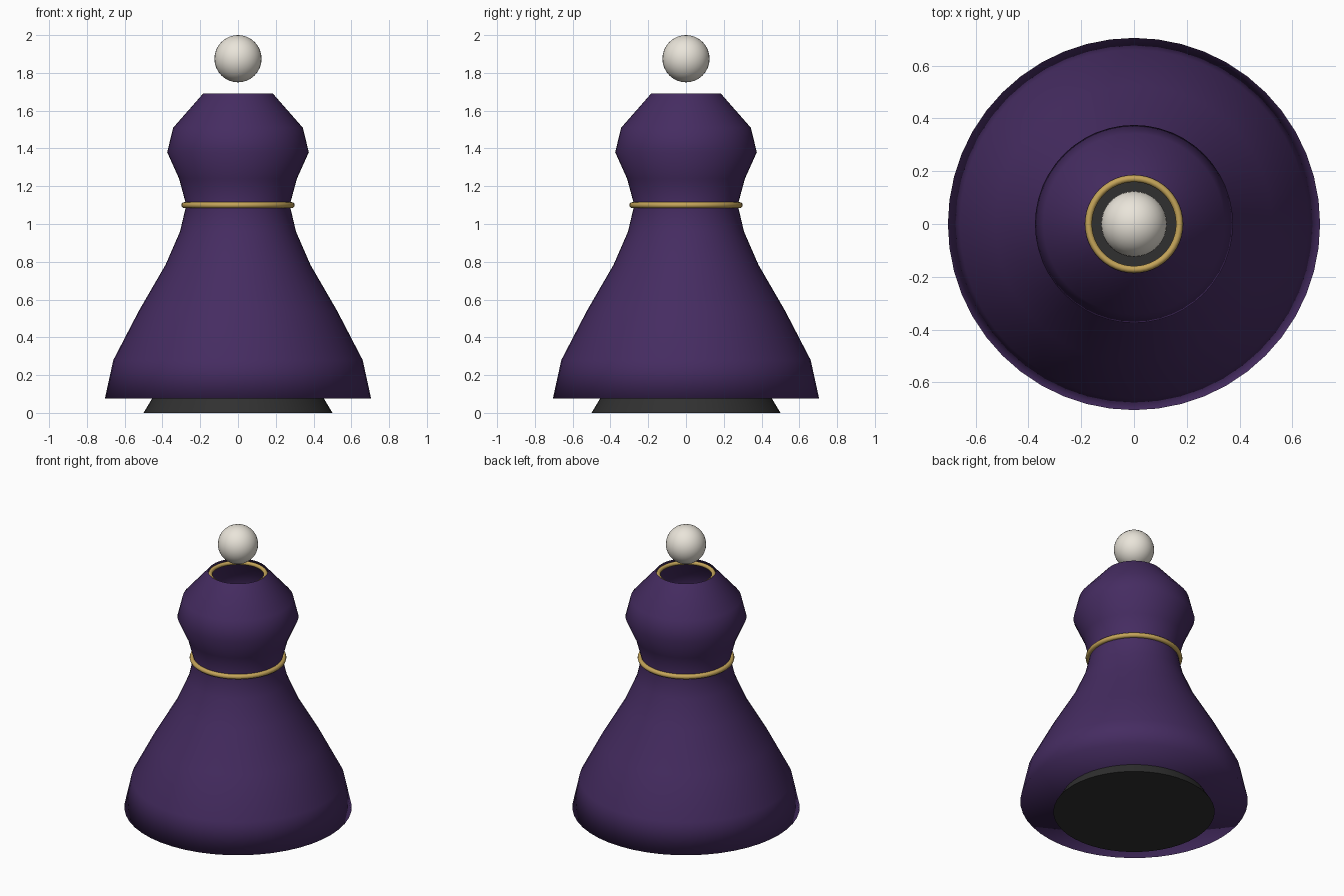
import bpy, bmesh, math

if "Cube" in bpy.data.objects:
    bpy.data.objects.remove(bpy.data.objects["Cube"])


def material(name, rgb):
    m = bpy.data.materials.new(name)
    m.diffuse_color = (*rgb, 1)
    m.use_nodes = True
    m.node_tree.nodes["Principled BSDF"].inputs["Base Color"].default_value = m.diffuse_color
    return m


purple = material("purple", (0.06, 0.025, 0.12))
gold = material("gold", (0.55, 0.37, 0.10))
cream = material("cream", (0.82, 0.78, 0.70))
dark = material("dark", (0.03, 0.03, 0.03))


def finish(name, mat):
    ob = bpy.context.object
    ob.name = name
    ob.data.materials.append(mat)
    return ob


def ring(name, major, minor, z):
    bpy.ops.mesh.primitive_torus_add(major_radius=major, minor_radius=minor,
                                     major_segments=48, minor_segments=12, location=(0, 0, z))
    bpy.ops.object.shade_smooth()
    finish(name, gold)


def lathe(name, profile, mat, steps=48):
    bm = bmesh.new()
    verts = [bm.verts.new((r, 0, z)) for r, z in profile]
    edges = [bm.edges.new(pair) for pair in zip(verts, verts[1:])]
    bmesh.ops.spin(bm, geom=verts + edges, cent=(0, 0, 0), axis=(0, 0, 1),
                   angle=math.tau, steps=steps, use_duplicate=False)
    bmesh.ops.remove_doubles(bm, verts=bm.verts, dist=1e-4)
    bmesh.ops.recalc_face_normals(bm, faces=bm.faces)
    # Normals must face outwards: the underside points down
    if min(bm.faces, key=lambda f: f.calc_center_median().z).normal.z > 0:
        bmesh.ops.reverse_faces(bm, faces=bm.faces)
    for f in bm.faces:
        f.smooth = True
    me = bpy.data.meshes.new(name)
    bm.to_mesh(me)
    bm.free()
    me.materials.append(mat)
    bpy.context.collection.objects.link(bpy.data.objects.new(name, me))


# Flared body, closed underneath and open at the neck
lathe("body", [(0, 0.075), (0.705, 0.075), (0.66, 0.28), (0.525, 0.54), (0.383, 0.785),
               (0.307, 0.96), (0.274, 1.1), (0.312, 1.24), (0.375, 1.38),
               (0.343, 1.51), (0.185, 1.69)], purple)

# Tapered foot
bpy.ops.mesh.primitive_cone_add(vertices=48, radius1=0.5, radius2=0.41, depth=0.15,
                                location=(0, 0, 0.075))
bpy.ops.object.shade_smooth_by_angle()
finish("foot", dark)

# Gold trim at the waist and just inside the neck opening
ring("waist_ring", 0.284, 0.016, 1.1)
ring("neck_ring", 0.172, 0.013, 1.668)

# Floating ball on top
bpy.ops.mesh.primitive_uv_sphere_add(segments=32, ring_count=16, radius=0.125,
                                     location=(0, 0, 1.875))
bpy.ops.object.shade_smooth()
finish("top_ball", cream)
